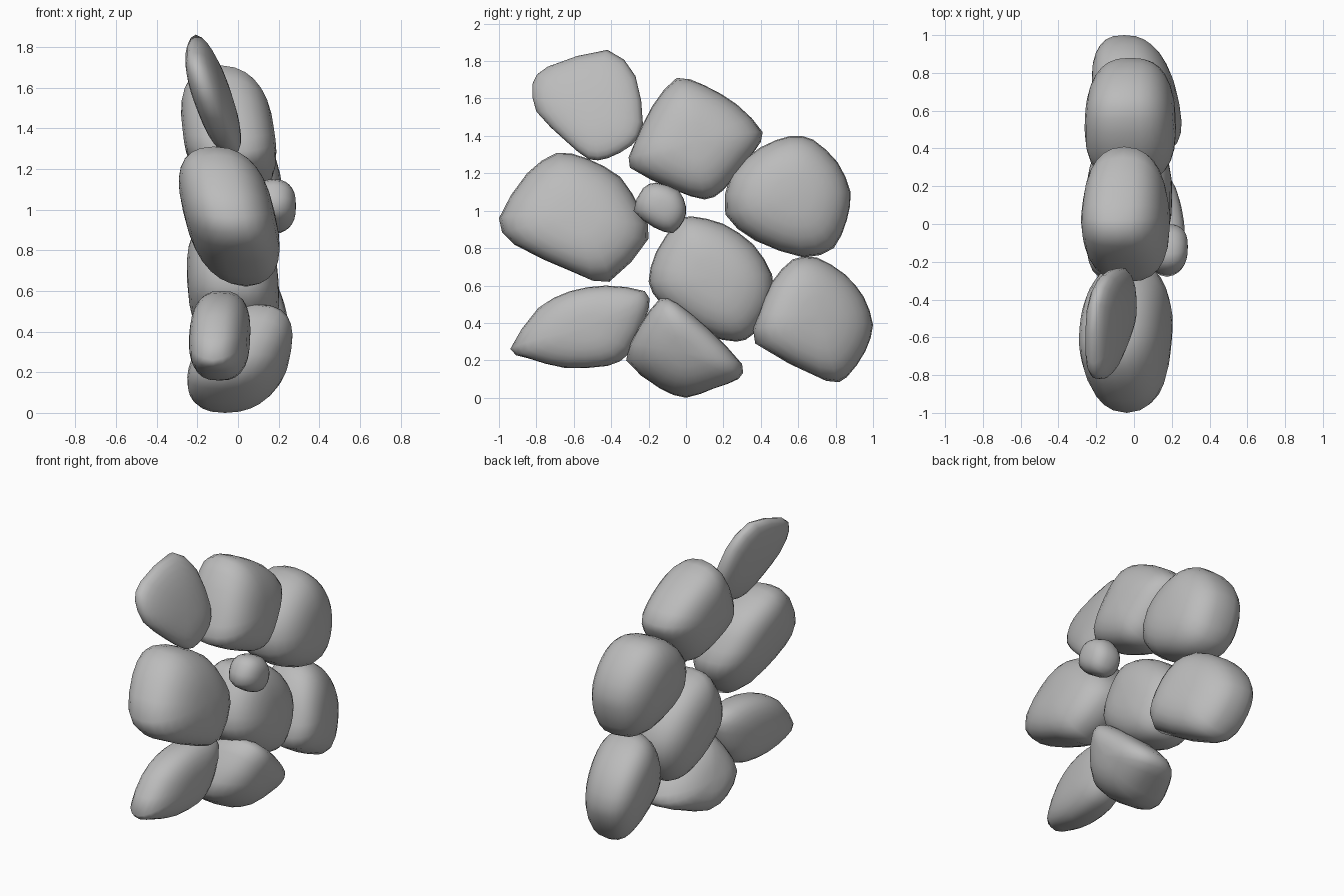
import bpy, bmesh, math
from mathutils import Vector

if "Cube" in bpy.data.objects:
    bpy.data.objects.remove(bpy.data.objects["Cube"], do_unlink=True)

stone_grey = bpy.data.materials.new("stone grey")
stone_grey.use_nodes = True
colour = (.5, .5, .5, 1)
stone_grey.diffuse_color = colour
stone_grey.node_tree.nodes["Principled BSDF"].inputs["Base Color"].default_value = colour

RINGS = 14


def rounded_outline(points):
    """Add one softened point between each pair of outline corners."""
    result = []
    count = len(points)
    for i in range(count):
        before, here, after, beyond = (Vector(points[(i + k) % count]) for k in (-1, 0, 1, 2))
        result.append(here)
        chord = (here + after) / 2
        result.append(chord + (here + after - before - beyond) / 20)
    return result


def softened(ring):
    """Worn version of an outline, used towards the caps."""
    for _ in range(3):
        ring = [(ring[i - 1] + 2 * p + ring[(i + 1) % len(ring)]) / 4
                for i, p in enumerate(ring)]
    return [p * 1.06 for p in ring]


def stone(name, outline, centre_x, half_depth, lean_y=0, lean_z=0, flare=0, fullness=2.6):
    """Pillow-shaped stone: a (y, z) outline shrinking to a rounded cap on both sides.
    Lean shears it sideways, flare makes it thicker towards one end."""
    ring = rounded_outline(outline)
    count = len(ring)
    middle = sum(ring, Vector((0, 0))) / count
    ring = [p - middle for p in ring]
    soft = softened(ring)
    verts, faces = [], []

    def add(depth, offset):
        x = centre_x + depth * half_depth * (1 + flare * offset.x)
        x += lean_y * offset.x + lean_z * offset.y
        verts.append((x, middle.x + offset.x, middle.y + offset.y))

    # Rings are spaced evenly around a superellipse cross-section
    for r in range(1, RINGS):
        angle = math.pi * r / RINGS
        c, s = math.cos(angle), math.sin(angle)
        depth = -math.copysign(abs(c) ** (2 / fullness), c)
        spread = s ** (2 / fullness)
        for sharp, worn in zip(ring, soft):
            add(depth, sharp.lerp(worn, abs(c)) * spread)
    for r in range(RINGS - 2):
        for i in range(count):
            j = (i + 1) % count
            a, b = r * count, (r + 1) * count
            faces.append((a + i, a + j, b + j, b + i))

    # Close both caps with a fan
    low = len(verts)
    add(-1, Vector((0, 0)))
    add(1, Vector((0, 0)))
    last = (RINGS - 2) * count
    for i in range(count):
        j = (i + 1) % count
        faces.append((low, j, i))
        faces.append((low + 1, last + i, last + j))

    mesh = bpy.data.meshes.new(name)
    mesh.from_pydata(verts, [], faces)
    mesh.materials.append(stone_grey)
    # Make every face point outward and shade smooth
    bm = bmesh.new()
    bm.from_mesh(mesh)
    bmesh.ops.recalc_face_normals(bm, faces=bm.faces)
    for face in bm.faces:
        face.smooth = True
    bm.to_mesh(mesh)
    bm.free()
    bpy.context.collection.objects.link(bpy.data.objects.new(name, mesh))


# Upper row
stone("top_front_slab",
      [(-.82, 1.68), (-.74, 1.77), (-.42, 1.86), (-.27, 1.72), (-.23, 1.46),
       (-.29, 1.35), (-.42, 1.28), (-.52, 1.275), (-.64, 1.37), (-.8, 1.53)],
      centre_x=-.118, half_depth=.092, lean_y=.1, lean_z=-.3, fullness=2.4)
stone("top_middle_stone",
      [(-.05, 1.71), (.1, 1.67), (.27, 1.57), (.41, 1.42), (.36, 1.31), (.2, 1.11),
       (.1, 1.06), (-.06, 1.11), (-.3, 1.23), (-.28, 1.35), (-.18, 1.56)],
      centre_x=-.045, half_depth=.225, lean_z=-.13, flare=-.2)
stone("top_back_stone",
      [(.56, 1.4), (.68, 1.38), (.81, 1.26), (.88, 1.1), (.86, .95), (.79, .8),
       (.63, .75), (.37, .84), (.21, .98), (.24, 1.2), (.4, 1.34)],
      centre_x=-.02, half_depth=.235, lean_z=-.08, flare=-.3)

# Middle row
stone("middle_front_stone",
      [(-.69, 1.31), (-.53, 1.28), (-.35, 1.18), (-.24, 1.0), (-.2, .85),
       (-.41, .62), (-.6, .67), (-.92, .82), (-1.0, .96), (-.85, 1.2)],
      centre_x=-.045, half_depth=.225, lean_z=-.23)
stone("centre_stone",
      [(.03, .97), (.2, .93), (.36, .82), (.46, .66), (.46, .5), (.36, .34),
       (.27, .3), (.1, .34), (-.13, .5), (-.2, .62), (-.16, .78), (-.05, .94)],
      centre_x=-.025, half_depth=.225, lean_z=-.06)
stone("pebble",
      [(-.16, 1.15), (-.04, 1.11), (0, 1.02), (-.01, .95), (-.07, .88),
       (-.17, .91), (-.28, 1.0), (-.23, 1.12)],
      centre_x=.175, half_depth=.11)

# Lower row
stone("bottom_front_stone",
      [(-.94, .26), (-.79, .48), (-.62, .57), (-.43, .6), (-.22, .57),
       (-.2, .47), (-.3, .24), (-.42, .17), (-.65, .16), (-.84, .21)],
      centre_x=-.09, half_depth=.145, lean_y=.08)
stone("bottom_middle_stone",
      [(-.14, .53), (-.05, .51), (.12, .37), (.3, .18), (.28, .1), (.15, .05),
       (0, 0), (-.14, .05), (-.32, .2), (-.25, .38)],
      centre_x=.015, half_depth=.225, lean_y=.22, lean_z=.34, flare=-.4)
stone("bottom_back_stone",
      [(.57, .74), (.7, .75), (.85, .66), (.95, .54), (1.0, .39), (.96, .25),
       (.86, .11), (.75, .09), (.37, .29), (.39, .45), (.46, .62)],
      centre_x=0, half_depth=.215, lean_y=-.2, lean_z=-.1, flare=-.4)
